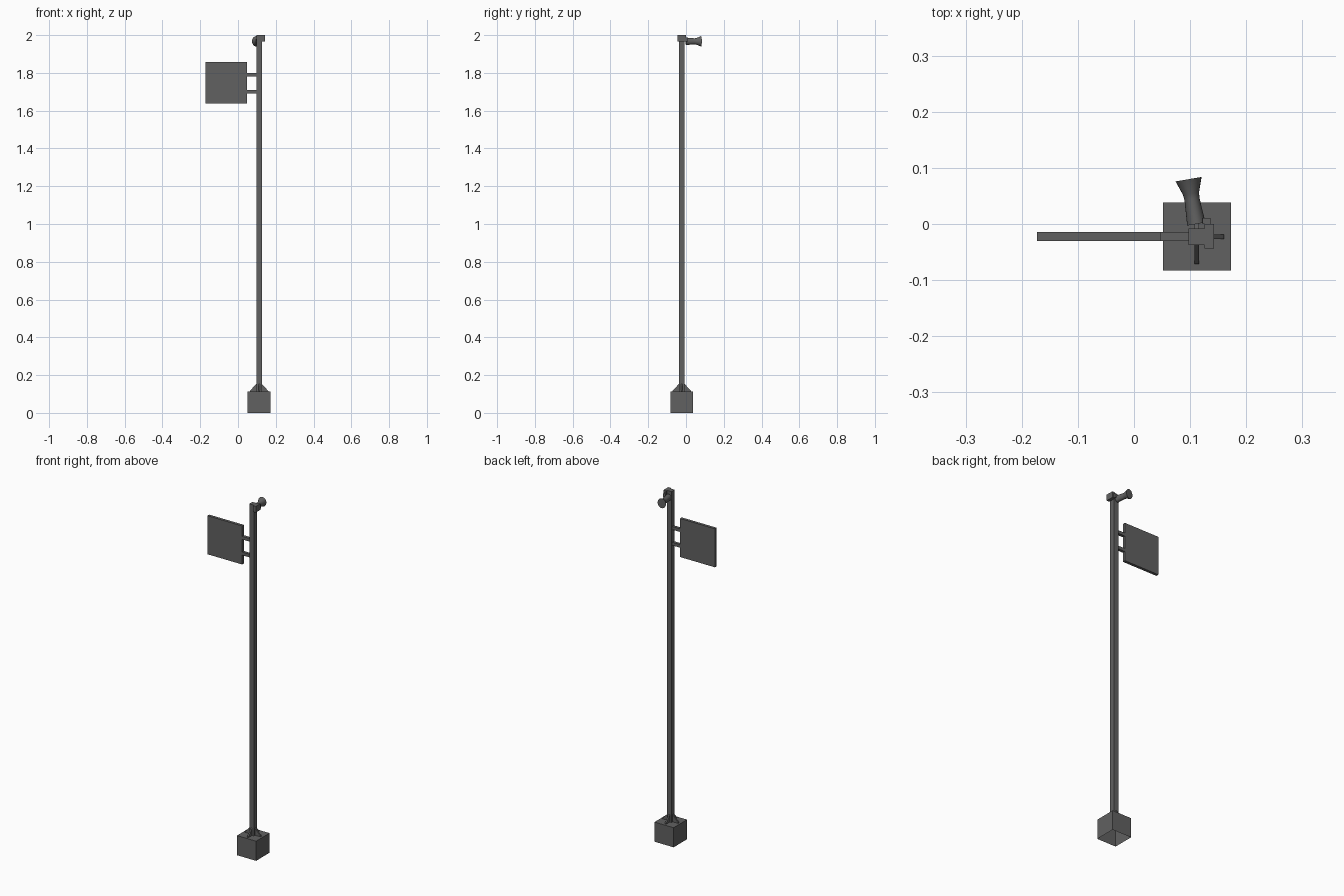
import bpy, bmesh, math
from mathutils import Matrix, Vector

if "Cube" in bpy.data.objects:
    bpy.data.objects.remove(bpy.data.objects["Cube"])

CX, CY = 0.1115, -0.0225   # pole axis

dark = bpy.data.materials.new("dark_metal")
dark.diffuse_color = (0.12, 0.12, 0.12, 1)
dark.use_nodes = True
dark.node_tree.nodes["Principled BSDF"].inputs["Base Color"].default_value = dark.diffuse_color


def mesh_object(name, verts, faces):
    me = bpy.data.meshes.new(name)
    me.from_pydata(verts, [], faces)
    me.update()
    me.materials.append(dark)
    ob = bpy.data.objects.new(name, me)
    bpy.context.collection.objects.link(ob)
    return ob


def prism(name, outline, depth, matrix):
    """Extrude a 2D outline (local x, z) by +-depth/2 along local y."""
    n = len(outline)
    verts = [matrix @ Vector((x, s * depth / 2, z)) for s in (-1, 1) for x, z in outline]
    faces = [list(range(n)), list(range(2 * n - 1, n - 1, -1))]
    faces += [[(i + 1) % n, i, i + n, (i + 1) % n + n] for i in range(n)]
    return mesh_object(name, verts, faces)


def box(name, x, y, z):
    outline = [(x[0], z[0]), (x[1], z[0]), (x[1], z[1]), (x[0], z[1])]
    return prism(name, outline, y[1] - y[0], Matrix.Translation((0, sum(y) / 2, 0)))


def lathe(name, profile, matrix, sides=24):
    """Revolve (radius, distance) points around local z, capping both ends."""
    verts, faces = [], []
    for r, d in profile:
        for i in range(sides):
            a = 2 * math.pi * i / sides
            verts.append(matrix @ Vector((r * math.cos(a), r * math.sin(a), d)))
    for k in range(len(profile) - 1):
        for i in range(sides):
            j = (i + 1) % sides
            faces.append([k * sides + i, k * sides + j, (k + 1) * sides + j, (k + 1) * sides + i])
    faces.append(list(range(sides))[::-1])
    faces.append([(len(profile) - 1) * sides + i for i in range(sides)])
    return mesh_object(name, verts, faces)


# Base block, open underneath
base = box("base_block", (0.0515, 0.1725), (-0.083, 0.038), (0, 0.112))
bm = bmesh.new()
bm.from_mesh(base.data)
under = [f for f in bm.faces if f.calc_center_median().z < 0.001]
bmesh.ops.delete(bm, geom=under, context='FACES_ONLY')
bm.to_mesh(base.data)
bm.free()

# Square pole
box("pole", (0.097, 0.126), (-0.037, -0.008), (0.112, 2.0))

# Four triangular gussets around the pole foot
for i in range(4):
    m = Matrix.Translation((CX, CY, 0.112)) @ Matrix.Rotation(i * math.pi / 2, 4, 'Z')
    prism(f"foot_gusset_{i + 1}", [(0.0145, 0), (0.049, 0), (0.049, 0.004), (0.0145, 0.042)], 0.008, m)

# Sign panel and its two arms
box("sign_panel", (-0.1725, 0.048), (-0.0305, -0.0145), (1.638, 1.858))
for i, z in enumerate((1.70, 1.79)):
    box(f"sign_arm_{i + 1}", (0.048, 0.097), (-0.0305, -0.0145), (z - 0.009, z + 0.009))

# Side bracket at the pole top, with a tab reaching to the horn
box("horn_bracket", (0.126, 0.143), (-0.044, 0.0), (1.965, 2.0))
box("horn_bracket_tab", (0.122, 0.136), (0.0, 0.011), (1.965, 1.988))

# Horn, slightly taller than wide, turned toward the sign side
aim = Vector((-0.17, 0.985, 0)).to_track_quat('Z', 'Y').to_matrix().to_4x4()
horn = lathe("horn", [(0.0165, 0), (0.0135, 0.045), (0.0145, 0.055), (0.0235, 0.081)],
             Matrix.Translation((0.111, 0.0, 1.967)) @ Matrix.Diagonal((1, 1, 1.18, 1)) @ aim)
bpy.context.view_layer.objects.active = horn
horn.select_set(True)
bpy.ops.object.shade_smooth_by_angle(angle=math.radians(30))
